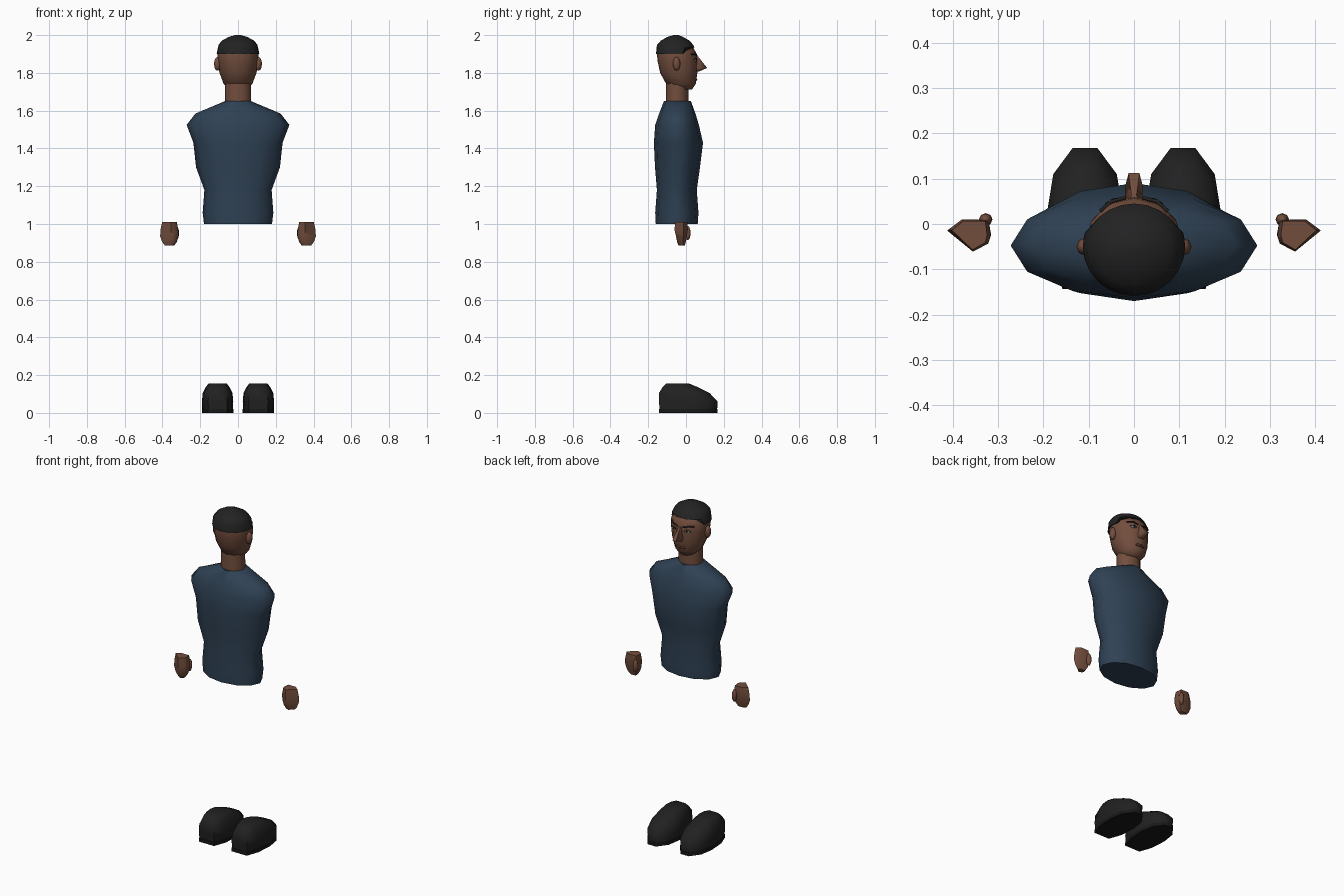
import bpy
import bmesh
from math import sin, cos, pi, radians
from mathutils import Matrix

cube = bpy.data.objects.get("Cube")
if cube:
    bpy.data.objects.remove(cube, do_unlink=True)


def material(name, r, g, b):
    m = bpy.data.materials.new(name)
    m.use_nodes = True
    m.diffuse_color = (r, g, b, 1)
    bsdf = m.node_tree.nodes["Principled BSDF"]
    bsdf.inputs["Base Color"].default_value = (r, g, b, 1)
    bsdf.inputs["Roughness"].default_value = 0.8
    return m


SKIN = material("brown_skin", 0.17, 0.076, 0.047)
SHIRT = material("navy_cloth", 0.028, 0.053, 0.088)
HAIR = material("black_hair", 0.016, 0.016, 0.016)
SHOE = material("black_leather", 0.015, 0.015, 0.015)
SOLE = material("dark_rubber", 0.009, 0.009, 0.009)
WHITE = material("eye_white", 0.5, 0.47, 0.43)
LIP = material("lip_brown", 0.1, 0.035, 0.026)


def finish(name, bm, mat):
    bmesh.ops.recalc_face_normals(bm, faces=bm.faces)
    mesh = bpy.data.meshes.new(name)
    bm.to_mesh(mesh)
    bm.free()
    mesh.materials.append(mat)
    ob = bpy.data.objects.new(name, mesh)
    bpy.context.collection.objects.link(ob)
    bpy.ops.object.select_all(action="DESELECT")
    ob.select_set(True)
    bpy.context.view_layer.objects.active = ob
    bpy.ops.object.shade_smooth_by_angle(angle=radians(60))
    return ob


def loft(name, rings, mat):
    """Skin a stack of equal-count rings and cap both ends."""
    bm = bmesh.new()
    rows = [[bm.verts.new(p) for p in ring] for ring in rings]
    n = len(rows[0])
    for a, b in zip(rows, rows[1:]):
        for i in range(n):
            j = (i + 1) % n
            bm.faces.new((a[i], a[j], b[j], b[i]))
    bm.faces.new(rows[0])
    bm.faces.new(rows[-1])
    return finish(name, bm, mat)


def oval(z, rx, back, front, n=12):
    cy, ry = (back + front) / 2, (front - back) / 2
    return [(rx * cos(2 * pi * i / n), cy + ry * sin(2 * pi * i / n), z) for i in range(n)]


def ellipsoid(name, centre, radii, mat, seg=10):
    bm = bmesh.new()
    bmesh.ops.create_uvsphere(bm, u_segments=seg, v_segments=6, radius=1,
                              matrix=Matrix.Translation(centre) @ Matrix.Diagonal((*radii, 1)))
    return finish(name, bm, mat)


def stroke(name, points, width, mat):
    """Thin rounded line along a few points."""
    curve = bpy.data.curves.new(name, "CURVE")
    curve.dimensions = "3D"
    curve.bevel_depth = width
    curve.bevel_resolution = 1
    curve.use_fill_caps = True
    line = curve.splines.new("POLY")
    line.points.add(len(points) - 1)
    for p, co in zip(line.points, points):
        p.co = (*co, 1)
    curve.materials.append(mat)
    ob = bpy.data.objects.new(name, curve)
    bpy.context.collection.objects.link(ob)


# Torso: height, half width, back, front
loft("torso", [oval(*r) for r in (
    (1.0, 0.18, -0.16, 0.062), (1.06, 0.187, -0.163, 0.066), (1.18, 0.178, -0.154, 0.057),
    (1.3, 0.222, -0.164, 0.074), (1.43, 0.236, -0.17, 0.09), (1.525, 0.272, -0.163, 0.068),
    (1.585, 0.225, -0.142, 0.05), (1.65, 0.07, -0.117, 0.026))], SHIRT)

# Neck and head
loft("neck", [oval(1.6, 0.07, -0.107, 0.014), oval(1.77, 0.068, -0.105, 0.012)], SKIN)
loft("head", [oval(*r) for r in (
    (1.712, 0.045, -0.06, 0.032), (1.742, 0.076, -0.105, 0.052), (1.8, 0.098, -0.137, 0.06),
    (1.86, 0.107, -0.15, 0.062), (1.9, 0.109, -0.154, 0.057), (1.935, 0.102, -0.148, 0.038),
    (1.96, 0.07, -0.11, 0.0))], SKIN)

# Cropped hair with a raised hairline over the forehead
low = oval(1.9, 0.113, -0.159, 0.062, 24)
high = oval(1.935, 0.109, -0.157, 0.045, 24)
hairline = [a if a[1] < 0 else b for a, b in zip(low, high)]
loft("hair", [hairline] + [oval(*r, 24) for r in (
    (1.948, 0.103, -0.154, 0.038), (1.97, 0.086, -0.134, 0.02),
    (1.99, 0.05, -0.1, -0.015), (2.0, 0.015, -0.065, -0.04))], HAIR)

# Nose: height, half width, front
loft("nose", [[(-w, 0.045, z), (w, 0.045, z), (w, (y + 0.05) / 2, z), (w * 0.6, y, z),
               (-w * 0.6, y, z), (-w, (y + 0.05) / 2, z)]
              for z, w, y in ((1.888, 0.009, 0.063), (1.826, 0.02, 0.112), (1.808, 0.016, 0.07))], SKIN)

# Mouth
ellipsoid("lips", (0, 0.05, 1.766), (0.03, 0.009, 0.009), LIP)
stroke("mouth_line", [(-0.027, 0.05, 1.765), (0, 0.059, 1.767), (0.027, 0.05, 1.765)], 0.0018, HAIR)

# Outlines for hand and shoe
PALM = ((0.052, 0.008), (0.02, 0.031), (-0.04, 0.03), (-0.045, -0.004), (-0.04, -0.022), (-0.005, -0.04))
HALF = ((0.027, 0.168), (0.07, 0.11), (0.083, 0.03), (0.076, -0.07), (0.05, -0.143))
FOOT = HALF + tuple((-x, y) for x, y in reversed(HALF))


def foot_ring(s, z, sx, back, front):
    scale = (front - back) / 0.311
    return [(s * 0.108 + x * sx, back + (y + 0.143) * scale, z) for x, y in FOOT]


for s, side in ((1, "left"), (-1, "right")):
    # Face details
    ellipsoid(side + "_ear", (s * 0.108, -0.05, 1.848), (0.019, 0.02, 0.037), SKIN, 8)
    ellipsoid(side + "_eye", (s * 0.044, 0.048, 1.868), (0.016, 0.007, 0.007), WHITE)
    ellipsoid(side + "_iris", (s * 0.043, 0.052, 1.868), (0.007, 0.005, 0.007), HAIR)
    stroke(side + "_eyelid", [(s * 0.027, 0.056, 1.871), (s * 0.044, 0.055, 1.877),
                              (s * 0.063, 0.044, 1.87)], 0.0025, HAIR)
    stroke(side + "_brow", [(s * 0.019, 0.058, 1.89), (s * 0.05, 0.05, 1.899),
                            (s * 0.075, 0.028, 1.899)], 0.004, HAIR)

    # Loose hand with thumb
    loft(side + "_hand", [[(s * (0.36 + x * sx), -0.021 + y * sy, z) for x, y in PALM]
                          for z, sx, sy in ((1.01, 0.8, 0.9), (0.97, 0.97, 1), (0.935, 1, 0.8),
                                            (0.905, 0.8, 0.65), (0.885, 0.5, 0.45))], SKIN)
    ellipsoid(side + "_thumb", (s * 0.327, 0.01, 0.952), (0.015, 0.014, 0.038), SKIN, 8)

    # Shoe
    loft(side + "_sole", [foot_ring(s, z, 1, -0.143, 0.168) for z in (0, 0.02)], SOLE)
    loft(side + "_shoe", [foot_ring(s, *r) for r in (
        (0.02, 0.98, -0.14, 0.165), (0.06, 1, -0.143, 0.168), (0.105, 0.95, -0.143, 0.125),
        (0.135, 0.77, -0.125, 0.065), (0.156, 0.58, -0.105, 0.015))], SHOE)
